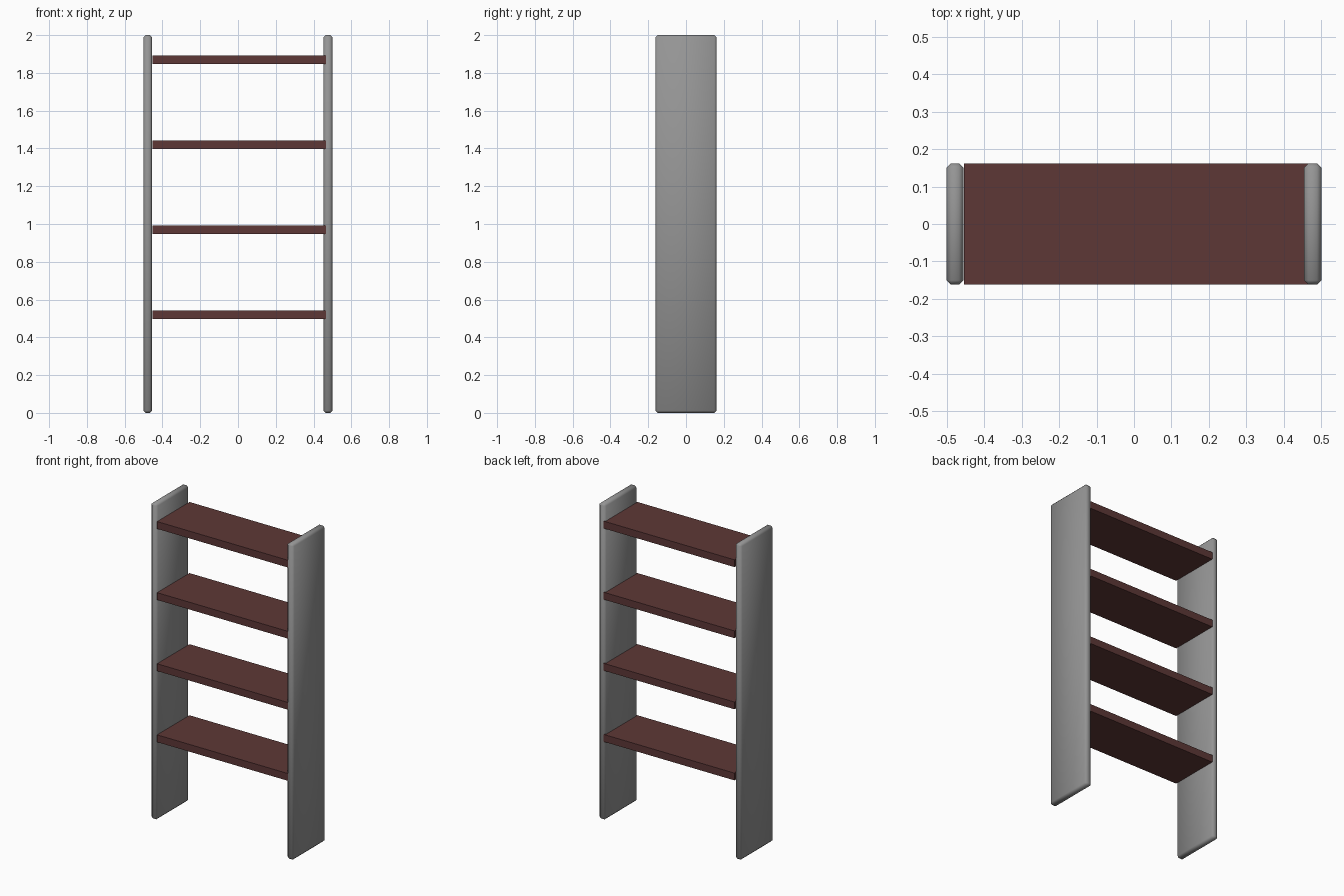
import bpy
import bmesh

cube = bpy.data.objects.get("Cube")
if cube:
    bpy.data.objects.remove(cube, do_unlink=True)


def make_material(name, rgb):
    mat = bpy.data.materials.new(name)
    mat.use_nodes = True
    mat.diffuse_color = (*rgb, 1)
    mat.node_tree.nodes["Principled BSDF"].inputs["Base Color"].default_value = (*rgb, 1)
    return mat


def make_board(name, low, high, mat, bevel=0.0):
    """Box between two corners, optionally with softened edges."""
    bm = bmesh.new()
    bmesh.ops.create_cube(bm, size=1)
    for v in bm.verts:
        v.co = [(a + b) / 2 + c * (b - a) for a, b, c in zip(low, high, v.co)]
    if bevel:
        bmesh.ops.bevel(bm, geom=bm.edges[:], offset=bevel, segments=1, affect='EDGES')
        for f in bm.faces:
            f.smooth = True
    mesh = bpy.data.meshes.new(name)
    bm.to_mesh(mesh)
    bm.free()
    mesh.materials.append(mat)
    obj = bpy.data.objects.new(name, mesh)
    bpy.context.collection.objects.link(obj)
    return obj


grey = make_material("grey_paint", (0.30, 0.30, 0.30))
brown = make_material("dark_red_wood", (0.11, 0.039, 0.037))

DEPTH = 0.162
HEIGHT = 2.0

# Upright side panels with chamfered, smooth-shaded edges
make_board("right_side_panel", (-0.5, -DEPTH, 0), (-0.455, DEPTH, HEIGHT), grey, 0.012)
make_board("left_side_panel", (0.453, -DEPTH, 0), (0.5, DEPTH, HEIGHT), grey, 0.012)

# Four evenly spaced shelves, let into the left panel
for i in range(4):
    z = 0.52 + 0.45 * i
    make_board(f"shelf_{i + 1}", (-0.453, -DEPTH, z - 0.023), (0.465, DEPTH, z + 0.023), brown)
